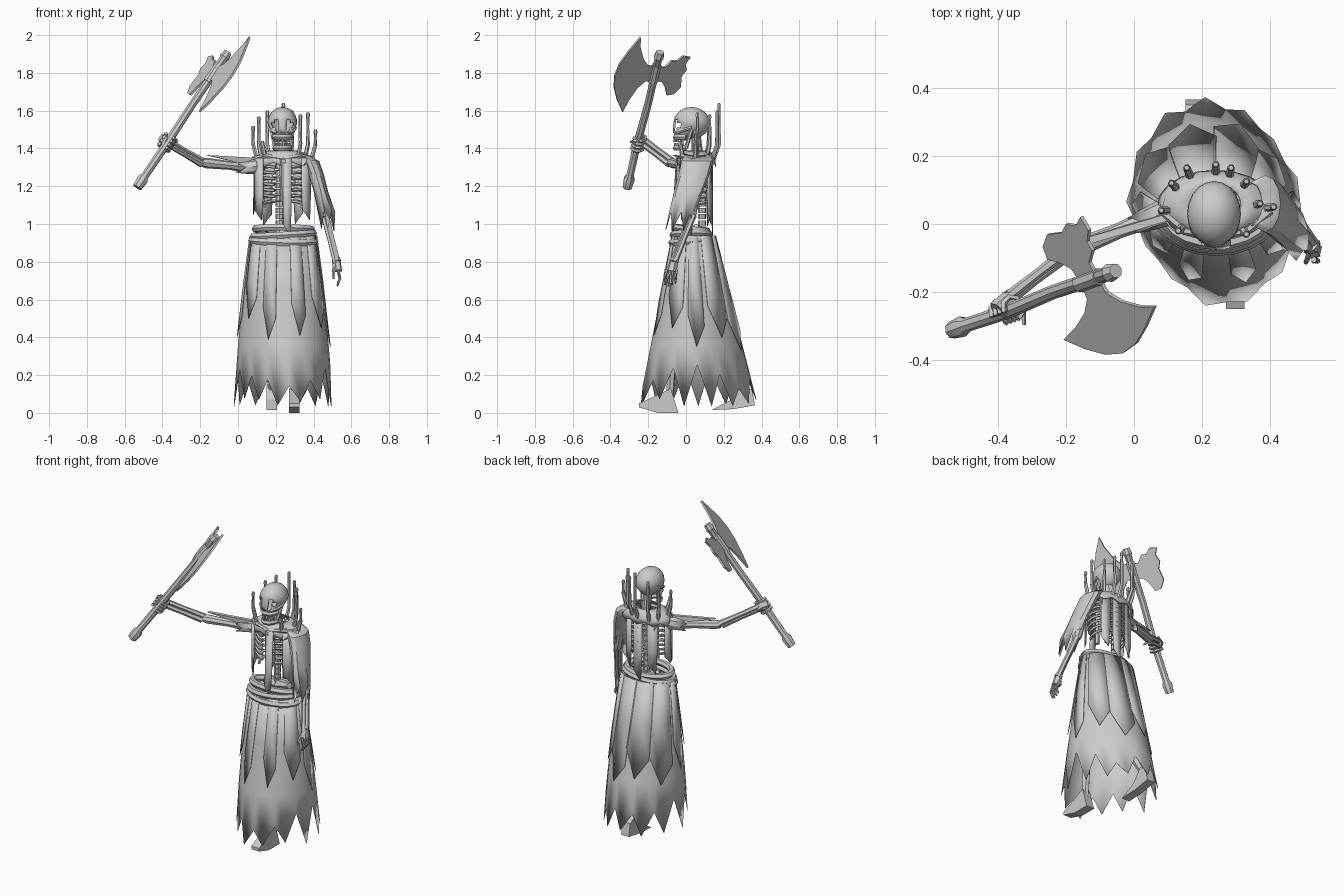
import bpy, bmesh, math, random
from math import sin, cos, pi, radians
from mathutils import Vector

random.seed(4)
cube = bpy.data.objects.get("Cube")
if cube:
    bpy.data.objects.remove(cube)

grey = bpy.data.materials.new("pale_grey")
grey.use_nodes = True
grey.diffuse_color = (0.6, 0.6, 0.6, 1)
grey.node_tree.nodes["Principled BSDF"].inputs["Base Color"].default_value = (0.6, 0.6, 0.6, 1)

CX, CY = 0.24, 0.04


def finish(name, bm, smooth=35, thick=0):
    bmesh.ops.recalc_face_normals(bm, faces=bm.faces)
    mesh = bpy.data.meshes.new(name)
    bm.to_mesh(mesh)
    bm.free()
    mesh.materials.append(grey)
    ob = bpy.data.objects.new(name, mesh)
    bpy.context.collection.objects.link(ob)
    if thick:
        mod = ob.modifiers.new("thickness", 'SOLIDIFY')
        mod.thickness = thick
    if smooth:
        bpy.ops.object.select_all(action='DESELECT')
        ob.select_set(True)
        bpy.context.view_layer.objects.active = ob
        bpy.ops.object.shade_smooth_by_angle(angle=radians(smooth))
    return ob


def loft(bm, rings, closed=True):
    loops = [[bm.verts.new(p) for p in ring] for ring in rings]
    n = len(loops[0])
    for a, b in zip(loops, loops[1:]):
        for i in range(n if closed else n - 1):
            j = (i + 1) % n
            bm.faces.new((a[i], a[j], b[j], b[i]))
    return loops


def tube(name, pts, radii, sides=6, ragged=0):
    """Round limb along a path; a ragged one is an open sleeve with torn end."""
    pts = [Vector(p) for p in pts]
    if not isinstance(radii, (list, tuple)):
        radii = [radii] * len(pts)
    rings = []
    for i, p in enumerate(pts):
        d = (pts[min(i + 1, len(pts) - 1)] - pts[max(i - 1, 0)]).normalized()
        q = d.to_track_quat('Z', 'Y')
        last = ragged and i == len(pts) - 1
        rings.append([p + q @ Vector((radii[i] * cos(2 * pi * k / sides), radii[i] * sin(2 * pi * k / sides), 0))
                      + d * (ragged * (k % 2) if last else 0) for k in range(sides)])
    bm = bmesh.new()
    loops = loft(bm, rings)
    if not ragged:
        bm.faces.new(loops[0])
        bm.faces.new(loops[-1])
    return finish(name, bm, thick=0.004 if ragged else 0)


def plate(name, pts, depth):
    """Outline extruded evenly to both sides by the depth vector."""
    h = Vector(depth) / 2
    bm = bmesh.new()
    a, b = loft(bm, [[Vector(p) - h for p in pts], [Vector(p) + h for p in pts]])
    bm.faces.new(a)
    bm.faces.new(b)
    return finish(name, bm, smooth=0)


def skirt_point(a, z, out=0.0):
    t = (0.95 - z) / 0.9
    rx, ry = 0.172 + 0.13 * t - 0.04 * t * t + out, 0.11 + 0.205 * t + out
    pull = 1 - 0.13 * t * max(0, sin(2 * a))
    return Vector((CX + rx * cos(a) * pull, CY + 0.025 * t + ry * sin(a) * pull, z))


# Long inner skirt with a torn hem, notched deepest at the sides
N = 26
rings = [[skirt_point(2 * pi * k / N, z) for k in range(N)] for z in (0.94, 0.66, 0.36)]
rings.append([skirt_point(2 * pi * k / N, random.uniform(0.03, 0.08) if k % 2 else
                          random.uniform(0.12, 0.19) + 0.12 * abs(cos(2 * pi * k / N)) ** 6) for k in range(N)])
bm = bmesh.new()
loft(bm, rings)
finish("skirt", bm, 25, 0.003)

# Shorter overlapping skirt panels ending in points: angle, half width, tip height
for deg, w, tip in ((250, 0.17, 0.39), (291, 0.17, 0.41), (327, 0.24, 0.45), (0, 0.2, 0.35), (37, 0.31, 0.4),
                    (73, 0.32, 0.33), (108, 0.32, 0.38), (145, 0.32, 0.34), (180, 0.22, 0.4), (214, 0.24, 0.5)):
    a = radians(deg)
    bm = bmesh.new()
    loft(bm, [[skirt_point(a + w * f, z, 0.006) for f in (-1, 0, 1)] for z in (0.94, 0.7)]
         + [[skirt_point(a - w, tip + 0.17, 0.007), skirt_point(a, tip, 0.01), skirt_point(a + w, tip + 0.11, 0.007)]],
         closed=False)
    finish("skirt_panel", bm, 25, 0.003)

# Rolled waistband
for z, rx in ((0.91, 0.166), (0.942, 0.16), (0.972, 0.148)):
    ring = [(CX + rx * cos(k * pi / 10), CY - 0.012 + (rx - 0.064) * sin(k * pi / 10),
             z + 0.01 * cos(k * pi / 10 + z * 60)) for k in range(21)]
    tube("waistband", ring, 0.02, 6)

# Spine and pelvis
for i in range(13):
    z = 0.96 + i * 0.033
    tube("vertebra", [(CX - 0.02, 0.085, z), (CX - 0.02, 0.085, z + 0.026)], 0.021, 8)
tube("pelvis", [(0.15, 0.05, 0.98), (0.22, 0.09, 0.95), (0.33, 0.05, 0.98)], [0.02, 0.035, 0.02])

# Rib pairs and breastbone
for i in range(8):
    z = 1.34 - i * 0.031
    rx = 0.1 + 0.035 * sin(pi * (i + 2) / 10)
    for side in (-1, 1):
        arc = [(CX + side * rx * sin(t), CY + 0.01 + 0.085 * cos(t), z - 0.02 * (1 - cos(t)))
               for t in [pi * k / 9 for k in range(9 if i < 6 else 7)]]
        tube("rib", arc, 0.009, 5)
tube("breastbone", [(CX, -0.035, 1.34), (CX, -0.045, 1.12)], [0.022, 0.014])
for side in (-1, 1):
    tube("collarbone", [(CX, -0.035, 1.345), (CX + side * 0.09, -0.02, 1.36), (CX + side * 0.16, 0.04, 1.345)], 0.013)
    plate("shoulder_blade", [(CX + side * x, 0.115, z) for x, z in ((0.03, 1.34), (0.13, 1.35), (0.07, 1.2))],
          (0, 0.01, 0))

# Shoulder mantle
bm = bmesh.new()
loft(bm, [[(CX + rx * cos(k * pi / 10), CY + 0.015 + ry * sin(k * pi / 10), z - (0.02 * (k % 2) if rx > 0.17 else 0))
           for k in range(20)]
          for rx, ry, z in ((0.075, 0.065, 1.39), (0.12, 0.085, 1.375), (0.162, 0.1, 1.345), (0.172, 0.104, 1.325))])
finish("mantle", bm, 35, 0.005)


# Torn cloth strips hanging around the body, each following its curve
def strip(deg, w, bottom, lean=0.0):
    def body(f, z):
        a = radians(deg) + w * f
        return (CX + 0.155 * cos(a), CY + 0.005 + (0.098 + lean * (1.35 - z)) * sin(a), z)
    span = 1.35 - bottom
    bm = bmesh.new()
    loft(bm, [[body(f, z) for f in (-1, 0, 1)] for z in (1.35, bottom + 0.4 * span)]
         + [[body(-0.9, bottom + 0.16 * span), body(-0.2, bottom + 0.1 * span), body(0.7, bottom)]], closed=False)
    finish("cloth_strip", bm, 30, 0.005)


for deg, w, bottom, lean in ((278, 0.15, 0.93, 0.06), (212, 0.27, 1.02, 0), (325, 0.27, 1.02, 0),
                             (58, 0.2, 1.0, 0), (88, 0.2, 0.93, 0), (125, 0.22, 0.99, 0), (172, 0.25, 1.05, 0)):
    strip(deg, w, bottom, lean)

# Ring of upright spikes behind the head
for x, y, top in ((0.08, 0.04, 1.52), (0.11, 0.12, 1.57), (0.155, 0.165, 1.6), (0.24, 0.175, 1.64),
                  (0.285, 0.165, 1.6), (0.33, 0.125, 1.58), (0.37, 0.06, 1.59), (0.41, 0.05, 1.5),
                  (0.13, -0.02, 1.44), (0.33, -0.03, 1.44)):
    bx, by = CX + (x - CX) * 0.85, CY + (y - CY) * 0.75
    tube("spike", [(bx, by, 1.33), (x, y, 1.42), (x, y, top - 0.025), (x, y, top - 0.012), (x, y, top)],
         [0.013, 0.011, 0.009, 0.011, 0.007])

# Skull with open eye sockets and nose, narrowing to a long face
bm = bmesh.new()
bmesh.ops.create_uvsphere(bm, u_segments=20, v_segments=14, radius=1)
holes = []
for f in bm.faces:
    c = f.calc_center_median()
    eye = math.hypot(abs(c.x) - 0.45, c.z + 0.15) < 0.27
    nose = abs(c.x) < 0.2 and -0.75 < c.z < -0.5
    if c.y < 0 and (eye or nose):
        holes.append(f)
bmesh.ops.delete(bm, geom=holes, context='FACES')
for v in bm.verts:
    low = max(0, -v.co.z)
    face = low * max(0, -v.co.y)
    v.co = Vector((CX - 0.005 + v.co.x * 0.079 * (1 - 0.25 * low), 0.03 + v.co.y * 0.096 - 0.03 * face,
                   1.535 + v.co.z * 0.084 - 0.045 * face))
finish("skull", bm, 35, 0.008)
HX = CX - 0.005
for name, z, w in (("upper_jaw", 1.46, 0.038), ("lower_jaw", 1.402, 0.034)):
    tube(name, [(HX + w * 1.15 * cos(t), 0.0 - 0.055 * sin(t), z) for t in [k * pi / 8 for k in range(9)]], 0.015)
for i in range(7):
    t = pi * (i + 1) / 8
    x, y = HX + 0.038 * cos(t), -0.005 - 0.055 * sin(t)
    tube("upper_tooth", [(x, y, 1.455), (x, y, 1.434)], 0.006, 5)
    tube("lower_tooth", [(x, y, 1.41), (x, y, 1.428)], 0.005, 5)
for side in (-1, 1):
    tube("jaw_hinge", [(HX + side * 0.04, 0.0, 1.402), (HX + side * 0.056, 0.03, 1.5)], 0.011)
    tube("cheekbone", [(HX + side * 0.03, -0.05, 1.482), (HX + side * 0.06, -0.02, 1.495),
                       (HX + side * 0.068, 0.03, 1.51)], 0.01)
tube("neck", [(HX, 0.07, 1.33), (HX, 0.05, 1.48)], 0.026, 8)


# Arms
def arm(side, shoulder, elbow, wrist):
    s, e, w = Vector(shoulder), Vector(elbow), Vector(wrist)
    tube(side + "_upper_arm", [s, s.lerp(e, 0.1), s.lerp(e, 0.5), s.lerp(e, 0.92), e],
         [0.025, 0.032, 0.023, 0.028, 0.022], 8)
    for off in (-0.01, 0.01):
        o = Vector((off * 0.4, off, off * 0.8))
        tube(side + "_forearm", [e + o, e.lerp(w, 0.5) + o, w + o], [0.018, 0.014, 0.016])
    tube(side + "_wrist", [e.lerp(w, 0.93), w], [0.022, 0.025], 8)


arm("right", (0.1, 0.04, 1.295), (-0.19, -0.08, 1.325), (-0.37, -0.22, 1.43))
arm("left", (0.39, 0.06, 1.33), (0.462, 0.03, 1.04), (0.522, -0.065, 0.8))

# Wide draped left sleeve, torn at the bottom: centre, radii and height of each ring
bm = bmesh.new()
loft(bm, [[(x + rx * cos(k * pi / 6), y + ry * sin(k * pi / 6) - 0.02 * torn * (k % 2),
            z + 0.03 * cos(k * pi / 6) * (rx - 0.05) / 0.05 - torn * (k % 2) * 0.1) for k in range(12)]
          for x, y, rx, ry, z, torn in ((0.345, 0.06, 0.03, 0.06, 1.37, 0), (0.385, 0.06, 0.042, 0.08, 1.335, 0),
                                        (0.41, 0.045, 0.04, 0.078, 1.27, 0), (0.437, 0.015, 0.036, 0.073, 1.18, 0),
                                        (0.475, -0.025, 0.036, 0.06, 1.07, 1))])
finish("left_sleeve", bm, 30, 0.004)
tube("right_sleeve", [(0.13, 0.04, 1.315), (0.08, 0.03, 1.305), (0.03, 0.01, 1.3)], [0.045, 0.04, 0.034], 8, 0.04)
plate("right_sleeve_point", [(0.1, 0.02, 1.35), (-0.17, -0.06, 1.365), (0.02, 0.0, 1.32)], (0.006, -0.02, 0))

# Left hand with hanging fingers
tube("left_palm", [(0.522, -0.065, 0.8), (0.525, -0.075, 0.75)], [0.022, 0.028], 6)
for i in range(4):
    y = -0.105 + i * 0.018
    tube("left_finger", [(0.528, y, 0.76), (0.54, y - 0.004, 0.71), (0.525, y - 0.006, 0.67 + 0.008 * abs(i - 1))],
         [0.009, 0.008, 0.005], 5)
tube("left_thumb", [(0.515, -0.085, 0.775), (0.505, -0.11, 0.74), (0.505, -0.115, 0.71)], [0.01, 0.008, 0.005], 5)

# Axe frame: origin on the shaft, one axis along it, one toward the edge
O = Vector((-0.127, -0.164, 1.8))
U = Vector((0.546, 0.198, 0.814)).normalized()
V = Vector((0.41, -0.905, -0.057)).normalized()
W = U.cross(V)


def axe(s, t, w=0.0):
    return O + V * s + U * t + W * w


tube("axe_shaft", [axe(0, -0.745), axe(0, -0.69), axe(0, -0.67), axe(0.004, -0.45), axe(-0.004, -0.2), axe(0, 0.09),
                   axe(0, 0.1), axe(0, 0.135)], [0.026, 0.031, 0.021, 0.022, 0.021, 0.022, 0.028, 0.022], 8)
tube("axe_binding", [axe(0, -0.06), axe(0, 0.05)], 0.026, 8)
plate("axe_blade", [axe(s, t) for s, t in (
    (0, 0.045), (0.05, 0.05), (0.09, 0.1), (0.125, 0.18), (0.138, 0.243), (0.185, 0.16), (0.222, 0.08), (0.235, 0),
    (0.222, -0.08), (0.185, -0.165), (0.138, -0.243), (0.115, -0.16), (0.085, -0.09), (0.05, -0.05), (0, -0.045))],
    W * 0.012)
plate("axe_back_blade", [axe(-s, t) for s, t in (
    (0, 0.04), (0.05, 0.035), (0.08, 0.075), (0.11, 0.07), (0.14, 0.1), (0.185, 0.09), (0.165, 0.05), (0.18, 0.01),
    (0.16, -0.03), (0.17, -0.1), (0.14, -0.145), (0.1, -0.15), (0.08, -0.1), (0.05, -0.06), (0, -0.045))],
    W * 0.012)

# Right hand gripping the shaft
for i in range(4):
    t = -0.485 + i * 0.022
    tube("right_finger", [axe(0.034 * cos(a), t, 0.034 * sin(a)) for a in [k * pi / 4 for k in range(7)]], 0.01, 5)
tube("right_palm", [(-0.36, -0.215, 1.43), axe(-0.01, -0.45, -0.03)], [0.026, 0.032], 6)
tube("right_thumb", [(-0.37, -0.22, 1.44), axe(0.02, -0.42, 0.03), axe(0.06, -0.43, 0.02)], [0.012, 0.01, 0.006], 5)

# Striding feet on short shins
plate("left_foot", [(0.297, y, z) for y, z in ((-0.25, 0.03), (-0.25, 0.05), (-0.14, 0.1), (-0.08, 0.13),
                                               (-0.04, 0.0), (-0.15, 0.0))], (0.055, 0, 0))
plate("right_foot", [(0.178, y, z) for y, z in ((0.135, 0.015), (0.24, 0.07), (0.3, 0.15), (0.35, 0.12),
                                                (0.365, 0.04), (0.25, 0.02))], (0.055, 0, 0))
tube("left_shin", [(0.297, -0.085, 0.09), (0.3, -0.07, 0.35)], [0.02, 0.026])
tube("right_shin", [(0.178, 0.3, 0.12), (0.18, 0.16, 0.35)], [0.02, 0.026])
